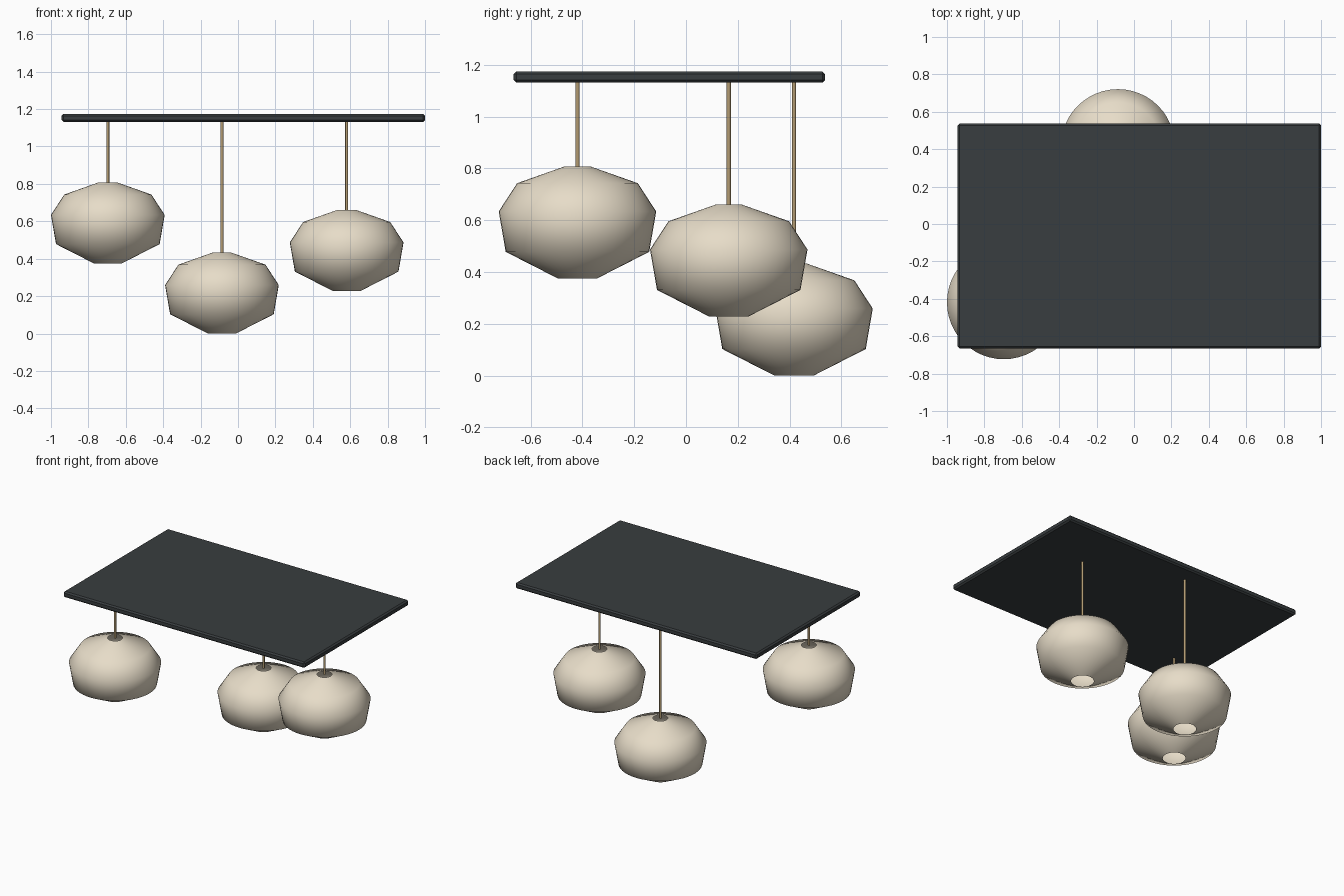
import bpy, bmesh, math

if "Cube" in bpy.data.objects:
    bpy.data.objects.remove(bpy.data.objects["Cube"])

# shade profile: (radius, height above the lower opening)
PROFILE = [(0.075, 0.0), (0.277, 0.103), (0.304, 0.259), (0.233, 0.368), (0.049, 0.433)]
PLATE_BOTTOM, PLATE_TOP = 1.131, 1.174
SEGMENTS = 48


def material(name, color):
    mat = bpy.data.materials.new(name)
    mat.diffuse_color = (*color, 1.0)
    mat.use_nodes = True
    mat.node_tree.nodes["Principled BSDF"].inputs["Base Color"].default_value = mat.diffuse_color
    return mat


def add_object(name, bm, mat, location, smooth=False):
    mesh = bpy.data.meshes.new(name)
    for face in bm.faces:
        face.smooth = smooth
    bm.to_mesh(mesh)
    bm.free()
    mesh.materials.append(mat)
    obj = bpy.data.objects.new(name, mesh)
    obj.location = location
    bpy.context.collection.objects.link(obj)
    return obj


cream = material("cream_shade", (0.80, 0.72, 0.58))
brass = material("brass_cord", (0.45, 0.33, 0.17))
charcoal = material("charcoal_plate", (0.04, 0.047, 0.05))


# open single-walled lamp shade, lathed from the profile
def shade(name, x, y, z):
    bm = bmesh.new()
    rings = []
    for r, h in PROFILE:
        rings.append([bm.verts.new((r * math.cos(a), r * math.sin(a), h))
                      for a in (2 * math.pi * i / SEGMENTS for i in range(SEGMENTS))])
    for low, high in zip(rings, rings[1:]):
        for i in range(SEGMENTS):
            j = (i + 1) % SEGMENTS
            bm.faces.new((low[i], low[j], high[j], high[i]))
    add_object(name, bm, cream, (x, y, z), smooth=True)


# thin cord from the ceiling plate to the shade opening
def cord(name, x, y, bottom):
    length = PLATE_BOTTOM + 0.005 - bottom
    bm = bmesh.new()
    bmesh.ops.create_cone(bm, cap_ends=True, segments=16, radius1=0.008,
                          radius2=0.008, depth=length)
    obj = add_object(name, bm, brass, (x, y, bottom + length / 2), smooth=True)
    obj.data.set_sharp_from_angle(angle=math.radians(40))


# ceiling plate with a small edge bevel
x0, x1, y0, y1 = -0.943, 1.0, -0.665, 0.537
bm = bmesh.new()
bmesh.ops.create_cube(bm, size=1.0)
bmesh.ops.scale(bm, vec=(x1 - x0, y1 - y0, PLATE_TOP - PLATE_BOTTOM), verts=bm.verts)
plate = add_object("ceiling_plate", bm, charcoal,
                   ((x0 + x1) / 2, (y0 + y1) / 2, (PLATE_BOTTOM + PLATE_TOP) / 2))
bevel = plate.modifiers.new("edge_bevel", 'BEVEL')
bevel.width = 0.01
bevel.segments = 1

# three pendants hung at different heights
for label, x, y, z in (("left", -0.696, -0.419, 0.375),
                       ("middle", -0.086, 0.417, 0.0),
                       ("right", 0.581, 0.165, 0.228)):
    shade(label + "_shade", x, y, z)
    cord(label + "_cord", x, y, z + PROFILE[-1][1])
